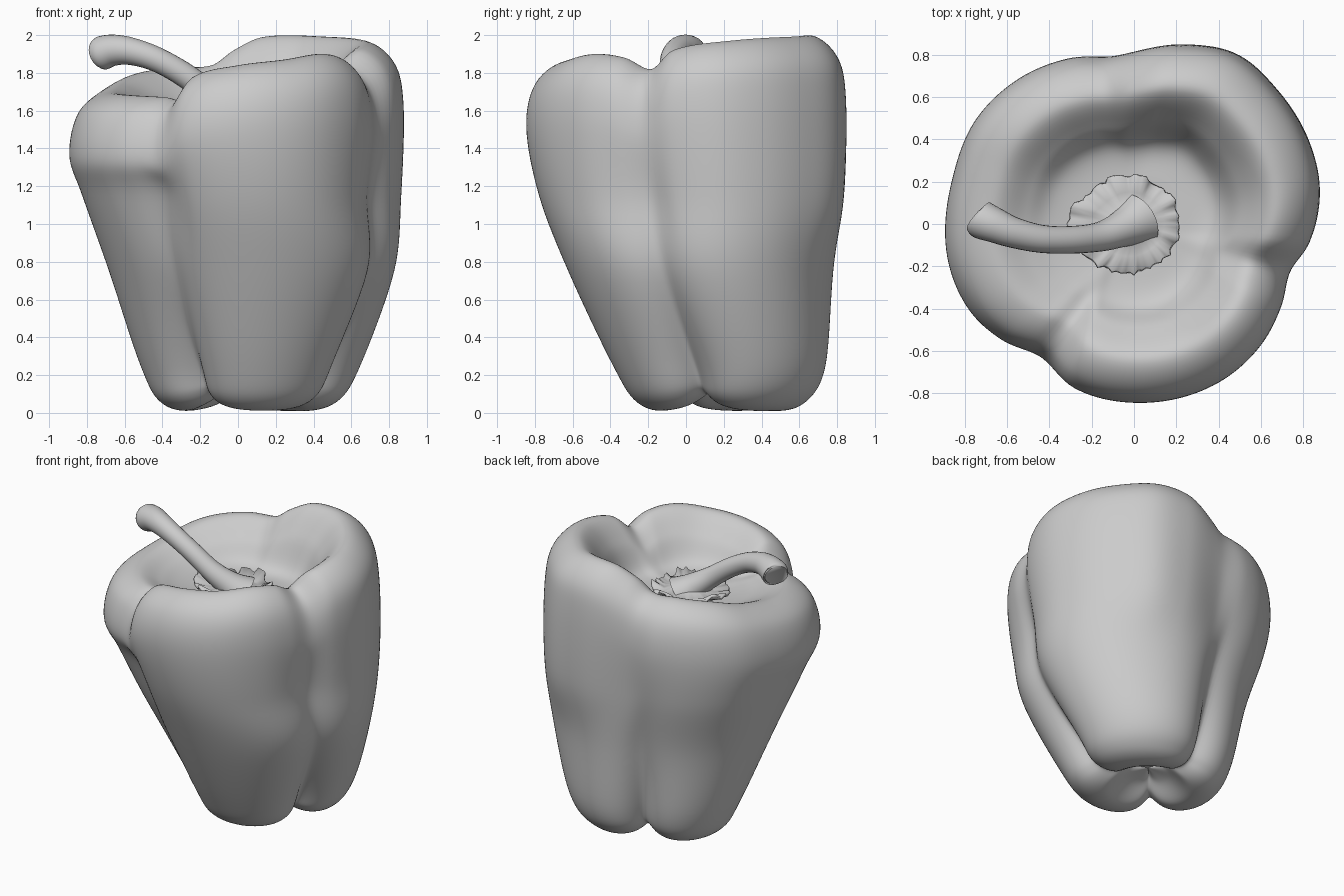
import bpy, bmesh, random
from math import sin, cos, pi, radians, exp, sqrt
from mathutils import Vector

if "Cube" in bpy.data.objects:
    bpy.data.objects.remove(bpy.data.objects["Cube"])

random.seed(4)


def periodic(table):
    """Smooth closed interpolation of (degrees, value) pairs."""
    n = len(table)

    def at(i):
        k, w = i % n, i // n
        return table[k][0] + 360 * w, table[k][1]

    def f(deg):
        deg = (deg - table[0][0]) % 360 + table[0][0]
        i = max(k for k in range(n) if table[k][0] <= deg + 1e-9)
        (a0, v0), (a1, v1), (a2, v2), (a3, v3) = [at(i + j) for j in (-1, 0, 1, 2)]
        h = a2 - a1
        t = (deg - a1) / h
        m1, m2 = (v2 - v0) / (a2 - a0) * h, (v3 - v1) / (a3 - a1) * h
        return ((2*t**3 - 3*t*t + 1) * v1 + (t**3 - 2*t*t + t) * m1
                + (3*t*t - 2*t**3) * v2 + (t**3 - t*t) * m2)
    return f


def spline(pts, steps):
    """Catmull-Rom through vectors of any size."""
    out = []
    for i in range(len(pts) - 1):
        p0, p1, p2, p3 = (pts[max(i-1, 0)], pts[i], pts[i+1], pts[min(i+2, len(pts)-1)])
        for s in range(steps):
            t = s / steps
            out.append(0.5 * (2*p1 + (p2-p0)*t + (2*p0-5*p1+4*p2-p3)*t*t
                              + (3*p1-p0-3*p2+p3)*t**3))
    return out + [pts[-1]]


def loft(name, rings):
    """Skin closed rings, filling the first and last with a fan."""
    bm = bmesh.new()
    vs = [[bm.verts.new(p) for p in r] for r in rings]
    n = len(rings[0])
    for a, b in zip(vs, vs[1:]):
        for i in range(n):
            j = (i + 1) % n
            bm.faces.new((a[i], a[j], b[j], b[i]))
    bm.faces.new(vs[0][::-1])
    bm.faces.new(vs[-1])
    bmesh.ops.remove_doubles(bm, verts=bm.verts, dist=1e-5)
    bmesh.ops.recalc_face_normals(bm, faces=bm.faces)
    me = bpy.data.meshes.new(name)
    bm.to_mesh(me)
    bm.free()
    for p in me.polygons:
        p.use_smooth = True
    ob = bpy.data.objects.new(name, me)
    bpy.context.collection.objects.link(ob)
    return ob


# Outline of the shoulders and height of the rim around the fruit
shoulder = periodic([(10, .89), (25, .91), (43, .92), (59, .93), (74, .88), (96, .80),
                     (111, .84), (128, .876), (147, .896), (166, .885), (191, .896),
                     (208, .877), (221, .83), (235, .766), (250, .824), (270, .845),
                     (297, .85), (316, .83), (331, .797), (343, .772), (354, .834)])
rim = periodic([(20, 1.97), (50, 1.99), (78, 1.99), (92, 1.92), (103, 1.84), (120, 1.83),
                (140, 1.80), (160, 1.74), (180, 1.70), (210, 1.68), (228, 1.67),
                (238, 1.66), (248, 1.78), (270, 1.84), (292, 1.87), (312, 1.90),
                (328, 1.88), (342, 1.82), (354, 1.92)])


def groove(deg, shift=0):
    """1 in the creases between the three lobes, 0 on the lobes."""
    g = 0
    for c, s in ((104, 6), (236, -10), (341, -2)):
        d = abs((deg - c - s * shift + 180) % 360 - 180)
        g += exp(-(sqrt(d*d + 16) - 4) / 15)
    return min(g, 1)


def meridian(deg):
    a = radians(deg)
    R, H = shoulder(deg), rim(deg)
    g, gm = groove(deg, 1), groove(deg, .6)
    rb, rm = 1 - .34 * g, 1 - .17 * gm

    def p(cx, cy, rx, ry, z):
        return Vector((cx + rx * cos(a), cy + ry * sin(a), z))
    B = .61 * rb
    t6 = R * (1 - .05 * gm)
    floor = 1.57
    keys = [p(.05, .2, 0, 0, .17),
            p(.05, .2, .22 * B, .22 * B, .12 + .05 * g),
            p(.06, .2, .5 * B, .5 * B, .01 + .10 * g),
            p(.07, .2, .8 * B, .77 * B, .05 + .07 * g),
            p(.08, .19, B, .97 * B, .25),
            p(.085, .09, .775 * rm, .725 * rm, .75),
            p(.03, .03, .96 * t6, .96 * t6, 1.15),
            p(0, 0, R, R, H - .33),
            p(0, 0, .94 * R, .94 * R, H - .10),
            p(0, 0, .76 * R, .76 * R, H),
            p(0, 0, .58 * R, .58 * R, H - .4 * (H - floor)),
            p(0, 0, .44 * R, .44 * R, floor + .03),
            p(0, 0, .22 * R, .22 * R, floor),
            p(0, 0, 0, 0, floor)]
    pts = spline(keys, 8)
    for q in pts:
        q.z = max(q.z, 0)
    return pts


# Fruit body: meridians swept round, outside and sunken top in one skin
N = 180
cols = [meridian(i * 360 / N) for i in range(N)]
loft("pepper_body", [list(r) for r in zip(*cols)])

# Calyx: thin ragged collar around the stem base
edge = periodic([(20, .22), (68, .22), (110, .24), (145, .26), (174, .31), (222, .27),
                 (258, .24), (297, .22), (338, .22)])
M = 72
jag = [random.uniform(-.012, .012) for _ in range(M)]


def collar(frac, z, ragged=0):
    out = []
    for i in range(M):
        a = 2 * pi * i / M
        r = frac * edge(i * 360 / M) + ragged * jag[i]
        out.append((r * cos(a), r * sin(a), z + ragged * (jag[i] * 2 + .015 * sin(5 * a))))
    return out


loft("calyx", [collar(.02, 1.56), collar(.6, 1.57), collar(1, 1.615, 1),
               collar(.97, 1.63, 1), collar(.65, 1.60), collar(.4, 1.62), collar(.02, 1.65)])

# Stem: bent tube with a flared, cut end (x, y, z, radius)
path = spline([Vector(v) for v in (
    (.02, .02, 1.56, .13), (-.05, -.02, 1.62, .09), (-.16, -.06, 1.70, .07),
    (-.30, -.075, 1.80, .065), (-.44, -.07, 1.875, .066), (-.57, -.04, 1.915, .073),
    (-.66, -.005, 1.92, .083), (-.72, .02, 1.905, .09), (-.735, .03, 1.90, .075))], 6)
rings = []
for i, q in enumerate(path):
    c = q.xyz
    t = (path[min(i + 1, len(path) - 1)].xyz - path[max(i - 1, 0)].xyz).normalized()
    side = t.cross(Vector((0, 0, 1))).normalized()
    up = side.cross(t)
    rings.append([c + q.w * (side * cos(k * pi / 12) + up * sin(k * pi / 12))
                  for k in range(24)])
stem = loft("stem", rings)
bpy.context.view_layer.objects.active = stem
stem.select_set(True)
bpy.ops.object.shade_smooth_by_angle(angle=radians(50))
